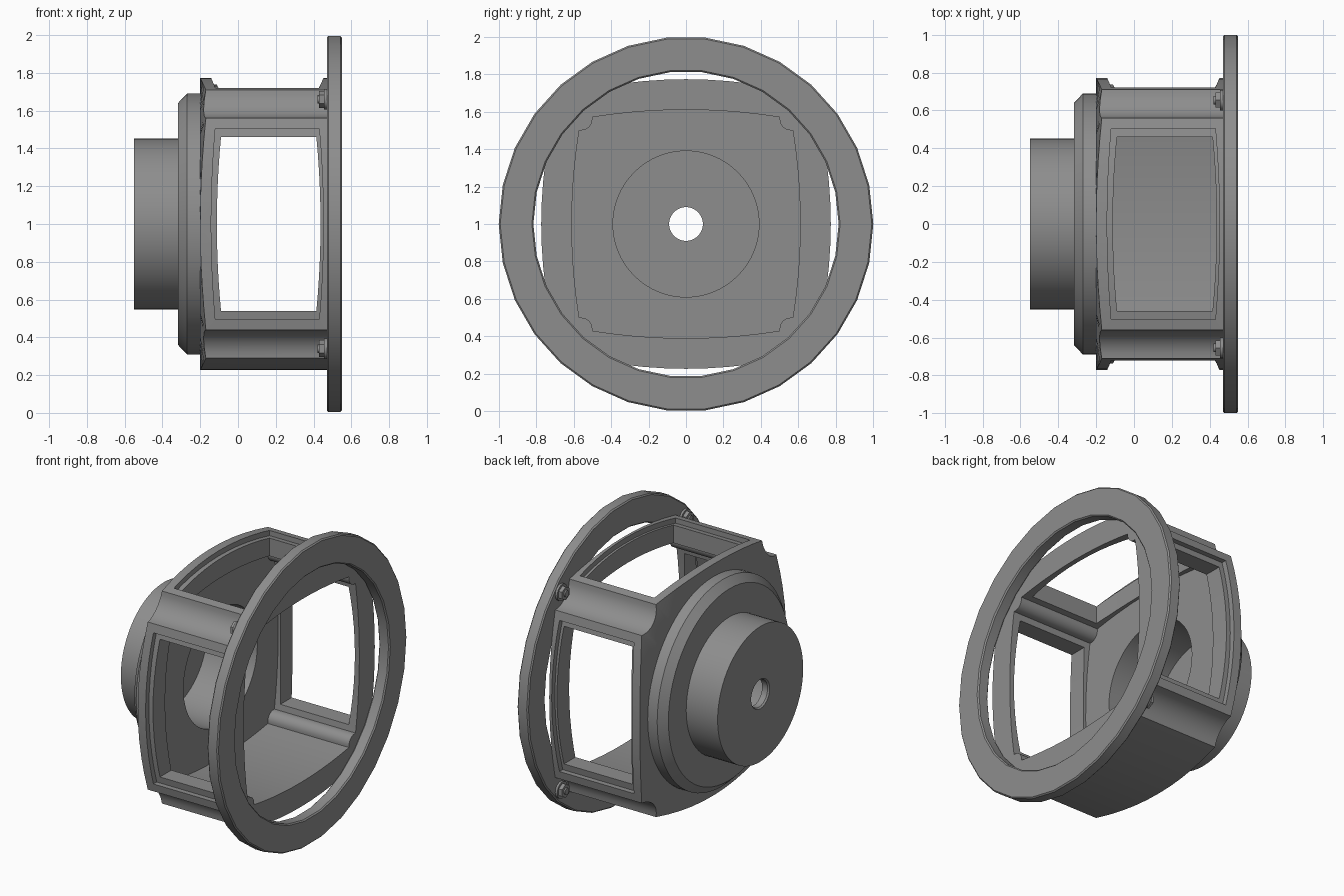
import bpy, bmesh, math
from mathutils import Vector

if "Cube" in bpy.data.objects:
    bpy.data.objects.remove(bpy.data.objects["Cube"])

CZ = 1.0  # height of the long axis
grey = bpy.data.materials.new("mid_grey")
grey.diffuse_color = (0.27, 0.27, 0.27, 1)
grey.use_nodes = True
grey.node_tree.nodes["Principled BSDF"].inputs["Base Color"].default_value = grey.diffuse_color


def finish(name, bm, smooth=True):
    bmesh.ops.recalc_face_normals(bm, faces=bm.faces)
    me = bpy.data.meshes.new(name)
    bm.to_mesh(me)
    bm.free()
    me.materials.append(grey)
    ob = bpy.data.objects.new(name, me)
    bpy.context.collection.objects.link(ob)
    if smooth:
        activate(ob)
        bpy.ops.object.shade_smooth_by_angle(angle=math.radians(30))
    return ob


def activate(ob):
    bpy.ops.object.select_all(action='DESELECT')
    ob.select_set(True)
    bpy.context.view_layer.objects.active = ob


def loft(sections, capped=True):
    """Bridge a list of equal-length loops; close the ends or wrap around."""
    bm = bmesh.new()
    loops = [[bm.verts.new(p) for p in s] for s in sections]
    n, m = len(loops[0]), len(loops)
    for i in range(m - 1 if capped else m):
        a, b = loops[i], loops[(i + 1) % m]
        for j in range(n):
            k = (j + 1) % n
            bm.faces.new((a[j], a[k], b[k], b[j]))
    if capped:
        bm.faces.new(loops[0])
        bm.faces.new(loops[-1])
    return bm


def revolve(profile, segs):
    """Closed (x, r) profile turned round the long axis."""
    rings = []
    for i in range(segs):
        a = 2 * math.pi * i / segs
        rings.append([(x, r * math.cos(a), CZ + r * math.sin(a)) for x, r in profile])
    return loft(rings, capped=False)


def cut(ob, cutter):
    mod = ob.modifiers.new("cut", 'BOOLEAN')
    mod.operation, mod.solver, mod.object = 'DIFFERENCE', 'EXACT', cutter
    activate(ob)
    bpy.ops.object.modifier_apply(modifier="cut")
    bpy.data.objects.remove(cutter)


def bulge(t, mid, drop, half):
    return mid - drop * (t / half) ** 2


def section(mid, drop, half, centre, rad):
    """Square with bowed sides and a round groove in each corner, as (y, z)."""
    quarter = []
    for i in range(-5, 6):
        t = half * i / 5
        quarter.append(Vector((bulge(t, mid, drop, half), t)))
    for i in range(9):
        a = math.radians(270 - 90 * i / 8)
        quarter.append(Vector((centre + rad * math.cos(a), centre + rad * math.sin(a))))
    pts = []
    for q in range(4):
        for p in quarter:
            v = p.copy()
            for _ in range(q):
                v = Vector((-v.y, v.x))
            if not pts or (v - pts[-1]).length > 1e-4:
                pts.append(v)
    if (pts[0] - pts[-1]).length < 1e-4:
        pts.pop()
    return pts


# Housing: bowed square tube, its back corners eased forward
outer = section(0.773, 0.063, 0.56, 0.71, 0.15)
back = [(-0.2, p.x * 0.85, CZ + p.y * 0.85) for p in outer]
rim = [(-0.2 + 0.03 * max(0, min(1, (p.length - 0.775) / 0.13)), p.x, CZ + p.y) for p in outer]
front = [(0.47, p.x, CZ + p.y) for p in outer]
housing = finish("housing", loft([back, rim, front]), False)

# Hollow inside, open at the flange end
inner = section(0.61, 0.04, 0.5, 0.56, 0.06)
cut(housing, finish("hollow_cutter", loft(
    [[(x, p.x, CZ + p.y) for p in inner] for x in (-0.13, 0.6)]), False))

# Bore behind the back plate
bore = bmesh.new()
bmesh.ops.create_cone(bore, cap_ends=True, segments=64, radius1=0.39, radius2=0.39, depth=0.4)
for v in bore.verts:
    v.co = Vector((v.co.z - 0.2, v.co.x, CZ + v.co.y))
cut(housing, finish("bore_cutter", bore, False))

# Windows on the front, back and top: a shallow ledge, then the opening
sides = [lambda x, t, h: (x, -h, CZ + t),
         lambda x, t, h: (x, h, CZ + t),
         lambda x, t, h: (x, t, CZ + h)]
for place in sides:
    for half, xa, xb, floor in ((0.505, -0.142, 0.452, None), (0.46, -0.112, 0.437, 0.45)):
        loops = []
        for i in range(-5, 6):
            t = half * i / 5
            ease = 0.022 * (i / 5) ** 2
            low = floor or bulge(t, 0.773, 0.063, 0.56) - 0.035
            a, b = xa + ease, xb - ease
            loops.append([place(a, t, low), place(b, t, low), place(b, t, 1), place(a, t, 1)])
        cut(housing, finish("window_cutter", loft(loops), False))
activate(housing)
bpy.ops.object.shade_smooth_by_angle(angle=math.radians(30))

# Flange ring with softened edges
c = 0.008
finish("flange_ring", revolve([(0.47, 0.815 + c), (0.47, 1 - c), (0.47 + c, 1), (0.55 - c, 1),
                               (0.55, 1 - c), (0.55, 0.815 + c), (0.55 - c, 0.815),
                               (0.47 + c, 0.815)], 30))

# Stepped hub with a shaft hole
finish("rear_hub", revolve([(-0.55, 0.098), (-0.55, 0.452), (-0.318, 0.452), (-0.318, 0.64),
                            (-0.27, 0.69), (-0.199, 0.69), (-0.199, 0.39), (-0.5, 0.39),
                            (-0.5, 0.09), (-0.54, 0.09)], 64))

# Hex bolts with washers in the corner grooves
for sy in (-1, 1):
    for sz in (-1, 1):
        bm = bmesh.new()
        for segs, rad, x0, x1 in ((24, 0.055, 0.455, 0.475), (6, 0.045, 0.43, 0.456),
                                  (16, 0.022, 0.42, 0.431)):
            made = bmesh.ops.create_cone(bm, cap_ends=True, segments=segs, radius1=rad,
                                         radius2=rad, depth=x1 - x0)
            for v in made['verts']:
                v.co = Vector((v.co.z + (x0 + x1) / 2, v.co.x + sy * 0.655,
                               v.co.y + CZ + sz * 0.66))
        finish("corner_bolt", bm)
